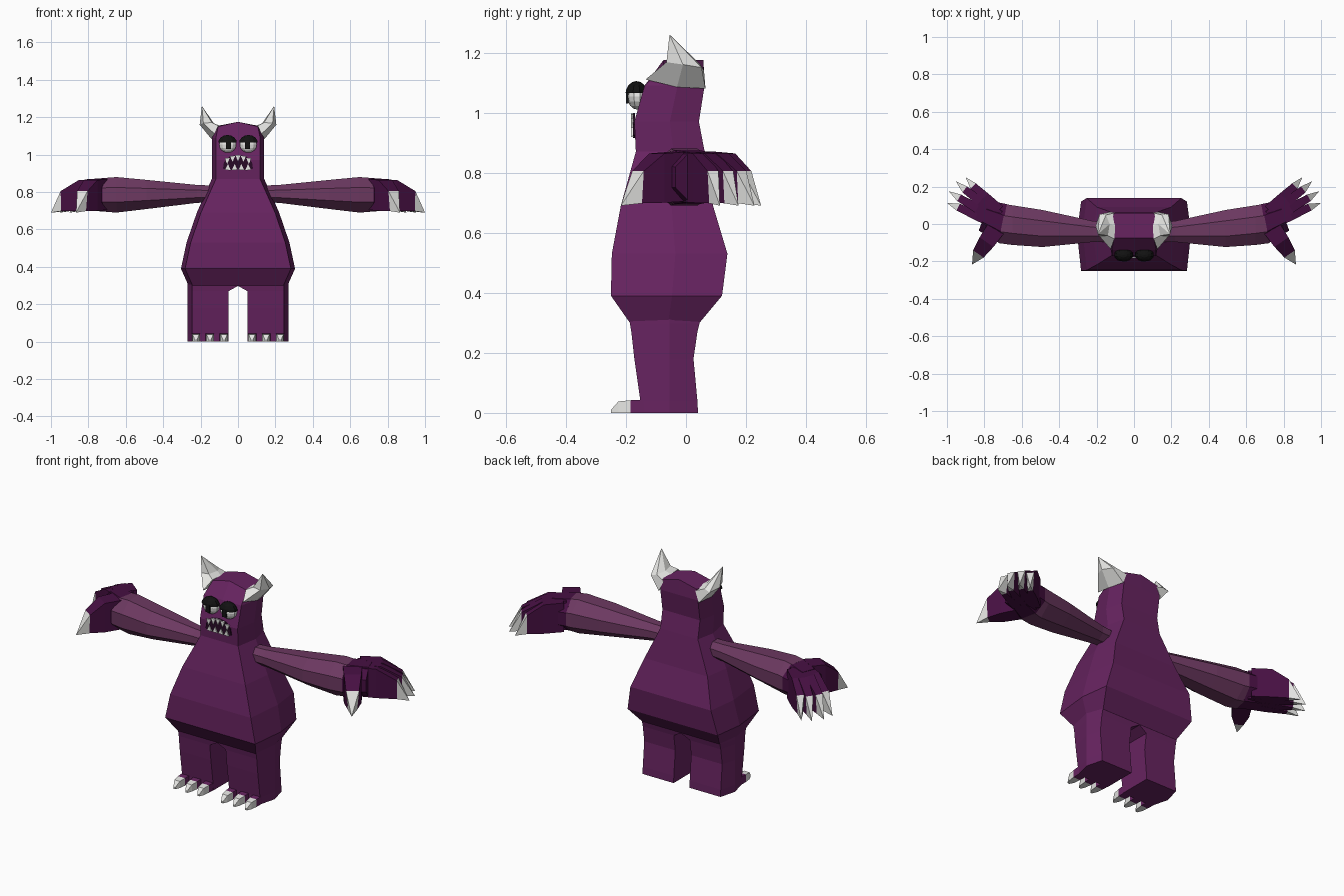
import bpy, bmesh, math
from mathutils import Vector, Matrix

cube = bpy.data.objects.get("Cube")
if cube:
    bpy.data.objects.remove(cube, do_unlink=True)


def material(name, color):
    m = bpy.data.materials.new(name)
    m.use_nodes = True
    rgba = (*color, 1)
    m.diffuse_color = rgba
    m.node_tree.nodes["Principled BSDF"].inputs["Base Color"].default_value = rgba
    return m


FUR = material("purple fur", (0.135, 0.017, 0.117))
ARM = material("dusty purple arm", (0.15, 0.04, 0.118))
HAND = material("dark purple hand", (0.062, 0.005, 0.055))
BONE = material("bone white", (0.8, 0.8, 0.78))
BLACK = material("black", (0.006, 0.006, 0.006))
MOUTH = material("dark mouth", (0.022, 0.003, 0.02))


def finish(name, bm, mats, mirror=False):
    bmesh.ops.remove_doubles(bm, verts=bm.verts, dist=0.0005)
    bmesh.ops.recalc_face_normals(bm, faces=bm.faces)
    me = bpy.data.meshes.new(name)
    bm.to_mesh(me)
    bm.free()
    for m in mats:
        me.materials.append(m)
    ob = bpy.data.objects.new(name, me)
    bpy.context.collection.objects.link(ob)
    if mirror:
        mod = ob.modifiers.new("Mirror", "MIRROR")
        mod.use_mirror_merge = False
    return ob


def loft(name, rings, mats, mirror=False, claw_from=99):
    """Skin a list of equal-length rings; segments from claw_from on use the second material."""
    bm = bmesh.new()
    vs = [[bm.verts.new(p) for p in r] for r in rings]
    n = len(rings[0])
    for k in range(len(vs) - 1):
        for i in range(n):
            j = (i + 1) % n
            f = bm.faces.new((vs[k][i], vs[k][j], vs[k + 1][j], vs[k + 1][i]))
            f.material_index = int(k >= claw_from)
    bm.faces.new(vs[0])
    if len(set(map(tuple, rings[-1]))) > 1:
        bm.faces.new(vs[-1]).material_index = int(claw_from < 99)
    return finish(name, bm, mats, mirror)


# Body and head: eight-point rings stacked upward
def body_ring(z, hw, yf, yb, rise=0):
    c = hw - 0.022
    mid = yf * 0.45 + yb * 0.55
    return [(0, yf, z + rise), (c, yf, z), (hw, mid, z), (c, yb, z),
            (0, yb, z + rise), (-c, yb, z), (-hw, mid, z), (-c, yf, z)]


body = [(0.30, 0.265, -0.187, 0.045), (0.39, 0.305, -0.25, 0.12),
        (0.53, 0.275, -0.247, 0.138), (0.69, 0.22, -0.217, 0.09),
        (0.87, 0.14, -0.167, 0.062), (0.97, 0.14, -0.172, 0.043),
        (1.09, 0.14, -0.138, 0.062)]
rings = [body_ring(*r) for r in body]
rings.append(body_ring(1.15, 0.128, -0.075, 0.058, 0.025))
loft("body_and_head", rings, [FUR])


# Legs, with the inner edge meeting at the crotch
def leg_ring(z, inner, yf, yb):
    return [(inner, yf, z), (0.245, yf, z), (0.27, -0.055, z),
            (0.245, yb, z), (inner, yb, z)]


loft("leg", [leg_ring(0, 0.05, -0.15, 0.04), leg_ring(0.04, 0.05, -0.152, 0.038),
             leg_ring(0.18, 0.05, -0.172, 0.025), leg_ring(0.27, 0.05, -0.182, 0.038),
             leg_ring(0.298, 0, -0.187, 0.045), leg_ring(0.32, 0, -0.187, 0.045)],
     [FUR], True)


# Toes with claws
def toe_ring(x, y, w, top, bottom=0.0):
    return [(x - w, y, bottom), (x + w, y, bottom), (x + w, y, top), (x - w, y, top)]


for i, x in enumerate((0.075, 0.15, 0.225)):
    loft(f"toe_{i + 1}", [toe_ring(x, -0.13, 0.023, 0.045), toe_ring(x, -0.185, 0.022, 0.042),
                          toe_ring(x, -0.225, 0.017, 0.038), toe_ring(x, -0.25, 0.006, 0.01)],
         [FUR, BONE], True, 1)


# Arms and palms: eight-sided sections along x
def arm_ring(x, cy, ry, cz, rz, skew=0.0):
    pts = []
    for k in range(8):
        a = math.radians(22.5 + 45 * k)
        c, s = math.cos(a) * 1.082, math.sin(a) * 1.082
        pts.append((x - skew * c, cy + ry * c, cz + rz * s))
    return pts


loft("arm", [arm_ring(0.10, -0.045, 0.05, 0.79, 0.043), arm_ring(0.22, -0.04, 0.056, 0.79, 0.048),
             arm_ring(0.49, -0.024, 0.099, 0.787, 0.078), arm_ring(0.65, -0.006, 0.106, 0.785, 0.095),
             arm_ring(0.705, 0.002, 0.104, 0.785, 0.09, 0.02)], [ARM], True)
loft("palm", [arm_ring(0.70, 0.002, 0.104, 0.785, 0.09, 0.02),
              arm_ring(0.80, 0.045, 0.08, 0.785, 0.083, 0.03)], [HAND], True)


# Fingers and thumb, each ending in a downturned claw
def digit(name, base, end, tip, widths):
    base, end, tip = Vector(base), Vector(end), Vector(tip)
    d = (end - base).normalized()
    side = Vector((-d.y, d.x))

    def section(p, w, lo, hi, pinch=1.0):
        a, b = side * w, side * w * pinch
        return [(*(p - b), lo), (*(p + b), lo), (*(p + a), hi), (*(p - a), hi)]

    w0, w1, w2 = widths
    loft(name, [section(base, w0, 0.705, 0.87), section(base.lerp(end, 0.55), w1, 0.70, 0.864),
                section(end, w2, 0.698, 0.805, 0.7), [(*tip, 0.69)] * 4],
         [HAND, BONE], True, 2)


fingers = [((0.72, 0.075), (0.86, 0.203), (0.90, 0.25)),
           ((0.72, 0.045), (0.905, 0.185), (0.952, 0.228)),
           ((0.72, 0.015), (0.935, 0.14), (0.99, 0.175)),
           ((0.72, -0.01), (0.94, 0.09), (1.0, 0.113))]
for i, (b, e, t) in enumerate(fingers):
    digit(f"finger_{i + 1}", b, e, t, (0.028, 0.025, 0.02))
digit("thumb", (0.735, -0.02), (0.832, -0.16), (0.866, -0.217), (0.05, 0.045, 0.034))

# Horns: wide root on the side of the head, a kink, then a point
loft("horn", [
    [(0.125, -0.135, 1.11), (0.143, -0.03, 1.085), (0.125, 0.065, 1.08),
     (0.10, 0.06, 1.14), (0.10, -0.01, 1.155), (0.105, -0.08, 1.155)],
    [(0.185, -0.065, 1.168), (0.205, -0.01, 1.16), (0.185, 0.052, 1.15),
     (0.15, 0.048, 1.16), (0.13, 0, 1.168), (0.14, -0.062, 1.172)],
    [(0.193, -0.055, 1.26)] * 6], [BONE], True)


# Eyes: flattened balls, half-shell lids and pupil plates
def ball(name, center, radii, mat, upper_only=False):
    bm = bmesh.new()
    bmesh.ops.create_uvsphere(bm, u_segments=10, v_segments=8, radius=1)
    if upper_only:
        geom = bm.verts[:] + bm.edges[:] + bm.faces[:]
        bmesh.ops.bisect_plane(bm, geom=geom, plane_co=(0, 0, 0.1),
                               plane_no=(0, 0, 1), clear_inner=True)
        bmesh.ops.holes_fill(bm, edges=[e for e in bm.edges if e.is_boundary])
    bmesh.ops.transform(bm, matrix=Matrix.Translation(center) @ Matrix.Diagonal((*radii, 1)),
                        verts=bm.verts)
    return finish(name, bm, [mat], True)


def plate(name, outline, y, mat, mirror=False, depth=0.008):
    loft(name, [[(x, y, z) for x, z in outline], [(x, y + depth, z) for x, z in outline]],
         [mat], mirror)


ball("eyeball", (0.055, -0.163, 1.053), (0.048, 0.032, 0.043), BONE)
ball("eyelid", (0.056, -0.165, 1.06), (0.053, 0.037, 0.045), BLACK, True)
plate("pupil", [(0.038, 1.03), (0.064, 1.03), (0.064, 1.07), (0.038, 1.07)], -0.2, BLACK, True)

# Mouth: frowning plate with rows of pointed teeth
plate("mouth", [(-0.08, 0.925), (-0.045, 0.915), (0, 0.925), (0.045, 0.915), (0.08, 0.925),
                (0.075, 0.96), (0.045, 0.99), (0, 0.998), (-0.045, 0.99), (-0.075, 0.96)],
      -0.177, MOUTH)
for i in range(5):
    x = (i - 2) * 0.029
    top = 0.997 - 4.5 * x * x
    plate(f"upper_tooth_{i + 1}", [(x - 0.014, top), (x, top - 0.032), (x + 0.014, top)],
          -0.183, BONE)
for i in range(4):
    x = (i - 1.5) * 0.036
    plate(f"lower_tooth_{i + 1}", [(x - 0.015, 0.919), (x + 0.015, 0.919), (x, 0.95)],
          -0.183, BONE)
